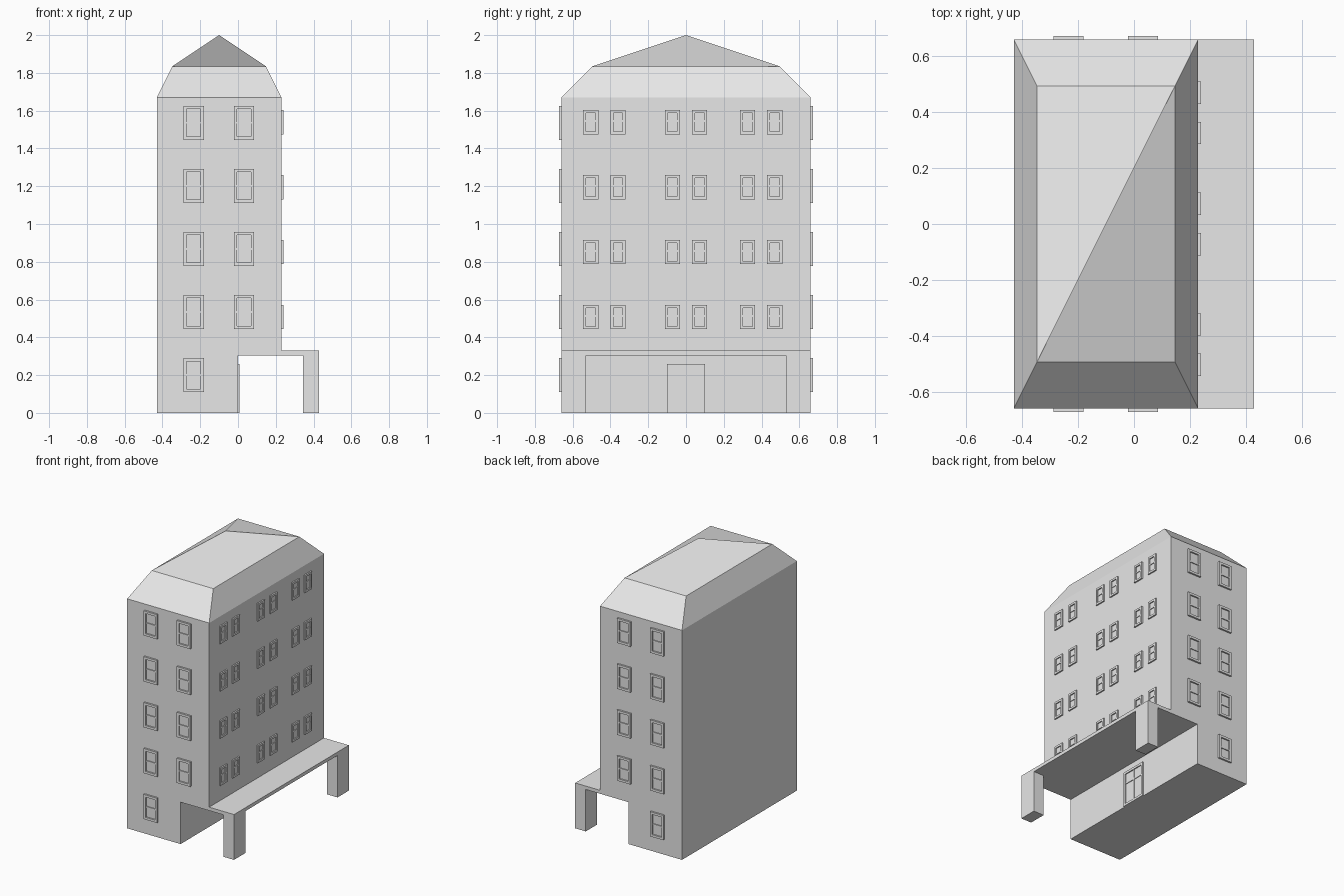
import bpy, bmesh
from mathutils import Vector

cube = bpy.data.objects.get("Cube")
if cube:
    bpy.data.objects.remove(cube, do_unlink=True)

GREY = (0.8, 0.8, 0.8, 1)
mat = bpy.data.materials.new("light grey")
mat.use_nodes = True
mat.diffuse_color = GREY
mat.node_tree.nodes["Principled BSDF"].inputs["Base Color"].default_value = GREY

LEFT, WALL, CANOPY = -0.43, 0.23, 0.43
HALF, EAVE, DECK, SOFFIT = 0.66, 1.67, 0.33, 0.305
AXIS = (LEFT + WALL) / 2
FLOOR = 0.334


def finish(bm, name):
    bmesh.ops.recalc_face_normals(bm, faces=bm.faces)
    mesh = bpy.data.meshes.new(name)
    bm.to_mesh(mesh)
    bm.free()
    mesh.materials.append(mat)
    obj = bpy.data.objects.new(name, mesh)
    bpy.context.collection.objects.link(obj)
    return obj


def faces_at(bm, z, up):
    bm.normal_update()
    return [f for f in bm.faces if f.normal.z * up > 0.9
            and abs(f.calc_center_median().z - z) < 0.001]


# Building body with the canopy, as one extruded section
bm = bmesh.new()
section = [(LEFT, 0), (0, 0), (0, SOFFIT), (CANOPY, SOFFIT), (CANOPY, DECK),
           (WALL, DECK), (WALL, EAVE), (LEFT, EAVE)]
end = bm.faces.new([bm.verts.new((x, -HALF, z)) for x, z in section])
ext = bmesh.ops.extrude_face_region(bm, geom=[end])["geom"]
bmesh.ops.translate(bm, vec=(0, 2 * HALF, 0),
                    verts=[g for g in ext if isinstance(g, bmesh.types.BMVert)])
bmesh.ops.recalc_face_normals(bm, faces=bm.faces)

# Canopy pillars, drawn down from the outer corners of the soffit
for point, normal in (((0.345, 0, 0), (1, 0, 0)), ((0, 0.53, 0), (0, 1, 0)),
                      ((0, -0.53, 0), (0, 1, 0))):
    cut = [f for f in faces_at(bm, SOFFIT, -1) if f.calc_center_median().x > 0.2]
    geom = set(cut)
    for f in cut:
        geom.update(f.edges, f.verts)
    bmesh.ops.bisect_plane(bm, geom=list(geom), plane_co=point, plane_no=normal)
corners = [f for f in faces_at(bm, SOFFIT, -1)
           if f.calc_center_median().x > 0.345 and abs(f.calc_center_median().y) > 0.53]
feet = bmesh.ops.extrude_discrete_faces(bm, faces=corners)["faces"]
for f in feet:
    bmesh.ops.translate(bm, vec=(0, 0, -SOFFIT), verts=f.verts)

# Two-slope hipped roof
top = bmesh.ops.extrude_discrete_faces(bm, faces=faces_at(bm, EAVE, 1))["faces"][0]
for v in top.verts:
    v.co = Vector((AXIS + (v.co.x - AXIS) * 0.75, v.co.y * 0.75, 1.835))
peak = bmesh.ops.poke(bm, faces=[top])["verts"][0]
peak.co = Vector((AXIS, 0, 2))
bmesh.ops.dissolve_limit(bm, angle_limit=0.01, verts=bm.verts, edges=bm.edges)
finish(bm, "building_body")


def bar(bm, place, u0, u1, z0, z1, depth):
    """Box on a wall; place maps (along, outward, up) to the model."""
    made = bmesh.ops.create_cube(bm, size=1)["verts"]
    for v in made:
        x, y, z = v.co
        v.co = place(u0 + (x + 0.5) * (u1 - u0), (y + 0.5) * depth, z0 + (z + 0.5) * (z1 - z0))


def glazed_frame(bm, place, u, z, w, h, border, proud, split, mullion=False):
    """Frame with a cross rail, an optional centre mullion and a set-back pane."""
    u0, u1 = u - w / 2, u + w / 2
    for a in (u0, u1 - border):
        bar(bm, place, a, a + border, z, z + h, proud)
    for b in (z, z + h - border):
        bar(bm, place, u0 + border, u1 - border, b, b + border, proud)
    rail = border * 0.6
    mid = z + h * split
    bar(bm, place, u0 + border, u1 - border, mid - rail / 2, mid + rail / 2, proud * 0.7)
    if mullion:
        for b0, b1 in ((z + border, mid - rail / 2), (mid + rail / 2, z + h - border)):
            bar(bm, place, u - rail / 2, u + rail / 2, b0, b1, proud * 0.7)
    bar(bm, place, u0 + border, u1 - border, z + border, z + h - border, proud * 0.2)


# Tall windows on both end walls
for name, side in (("front_windows", -1), ("back_windows", 1)):
    bm = bmesh.new()
    place = lambda u, d, z: Vector((u, side * (HALF + d), z))
    for level in range(5):
        for u in (-0.235, 0.032):
            if level or u < 0:
                glazed_frame(bm, place, u, 0.11 + level * FLOOR, 0.108, 0.18, 0.017, 0.013, 0.5)
    finish(bm, name)

# Paired small windows on the wall above the canopy
bm = bmesh.new()
place = lambda u, d, z: Vector((WALL + d, u, z))
for level in range(4):
    for pair in (-0.432, 0, 0.398):
        for s in (-1, 1):
            glazed_frame(bm, place, pair + s * 0.072, 0.443 + level * (FLOOR + 0.01),
                         0.08, 0.128, 0.015, 0.01, 0.55)
finish(bm, "side_windows")

# Double entrance door under the canopy
bm = bmesh.new()
glazed_frame(bm, lambda u, d, z: Vector((d, u, z)), 0, 0, 0.2, 0.26, 0.017, 0.009, 0.66, True)
finish(bm, "entrance_door")
